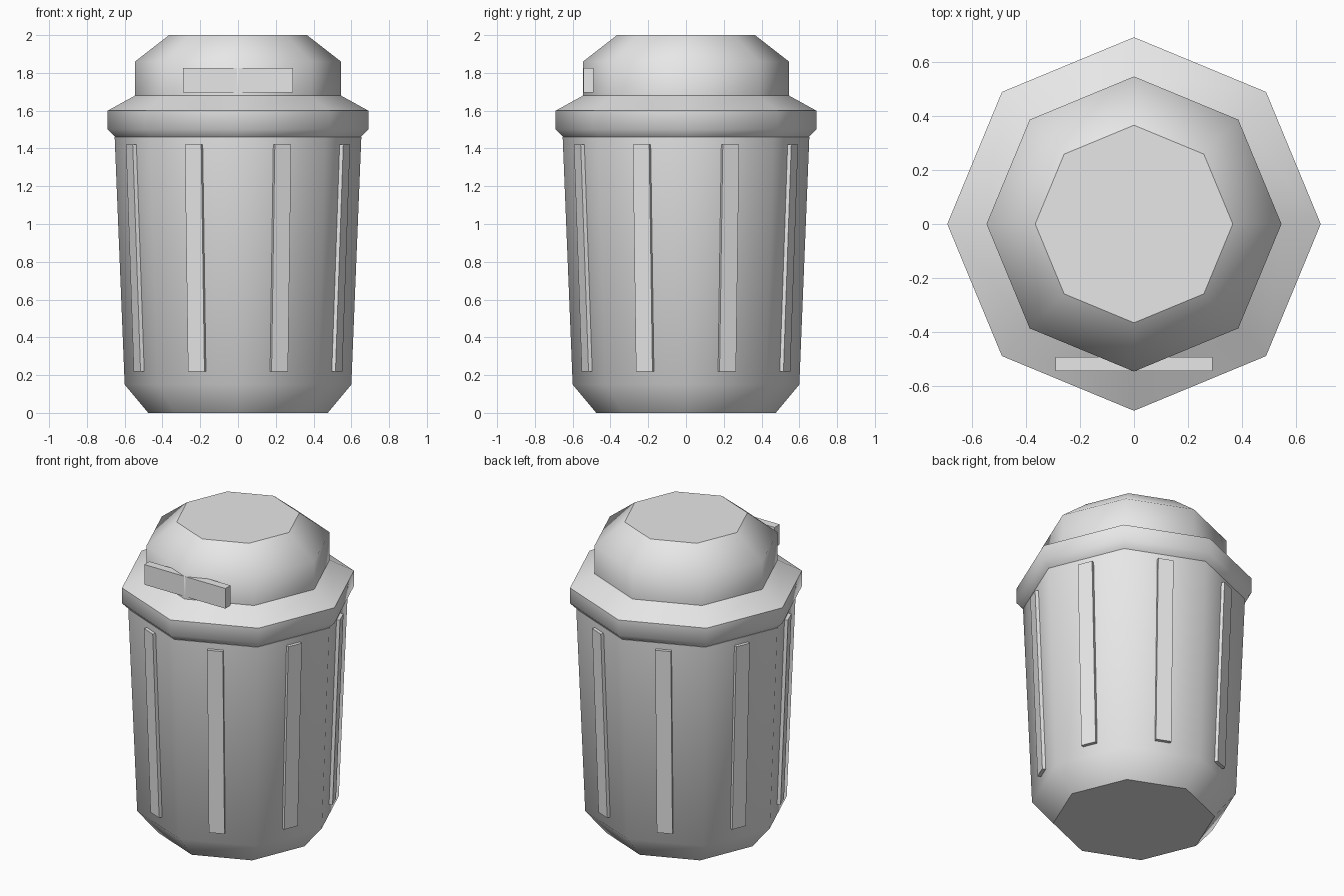
import bpy
import bmesh
from math import cos, sin, pi
from mathutils import Matrix

default = bpy.data.objects.get("Cube")
if default:
    bpy.data.objects.remove(default, do_unlink=True)

GREY = (0.8, 0.8, 0.8, 1.0)
grey = bpy.data.materials.new("plain_grey")
grey.use_nodes = True
grey.diffuse_color = GREY
grey.node_tree.nodes["Principled BSDF"].inputs["Base Color"].default_value = GREY

SIDES = 8
STEP = 2 * pi / SIDES


def add_object(name, bm):
    bmesh.ops.recalc_face_normals(bm, faces=bm.faces)
    mesh = bpy.data.meshes.new(name)
    bm.to_mesh(mesh)
    bm.free()
    mesh.materials.append(grey)
    obj = bpy.data.objects.new(name, mesh)
    bpy.context.collection.objects.link(obj)
    return obj


def turned(name, profile, sharp_rings):
    """Eight-sided capped solid from (radius, height) points, with chosen hard rings."""
    bm = bmesh.new()
    rings = [[bm.verts.new((r * cos(i * STEP), r * sin(i * STEP), z))
              for i in range(SIDES)] for r, z in profile]
    for low, high in zip(rings, rings[1:]):
        for i in range(SIDES):
            j = (i + 1) % SIDES
            bm.faces.new((low[i], low[j], high[j], high[i])).smooth = True
    bm.faces.new(rings[0][::-1])
    bm.faces.new(rings[-1])
    for k in sharp_rings:
        for i in range(SIDES):
            bm.edges.get((rings[k][i], rings[k][(i + 1) % SIDES])).smooth = False
    return add_object(name, bm)


# Tapered body with a chamfered foot
BASE, TOP = (0.60, 0.15), (0.653, 1.46)
turned("body", [(0.475, 0), BASE, TOP], (0, 2))

# Lid: overhanging rim, collar and sloped crown
turned("lid", [(0.645, 1.455), (0.69, 1.5), (0.69, 1.6), (0.545, 1.68),
               (0.545, 1.86), (0.365, 2.0)], (0, 2, 3, 5))


# Raised ribs, one on the middle of each body side, leaning with the wall
def wall_distance(z):
    t = (z - BASE[1]) / (TOP[1] - BASE[1])
    return (BASE[0] + t * (TOP[0] - BASE[0])) * cos(STEP / 2)


for n in range(SIDES):
    bm = bmesh.new()
    bmesh.ops.create_cube(bm, size=2)
    for v in bm.verts:
        z = 1.42 if v.co.z > 0 else 0.22
        depth = 0.021 if v.co.x > 0 else -0.02
        v.co = (wall_distance(z) + depth, v.co.y * 0.047, z)
    bm.transform(Matrix.Rotation((n + 0.5) * STEP, 4, "Z"))
    add_object(f"rib_{n + 1}", bm)

# Flat bar handle across the front of the lid
bm = bmesh.new()
bmesh.ops.create_cube(bm, size=1)
bm.transform(Matrix.Translation((0, -0.517, 1.76)) @ Matrix.Diagonal((0.58, 0.052, 0.13, 1)))
add_object("handle", bm)
